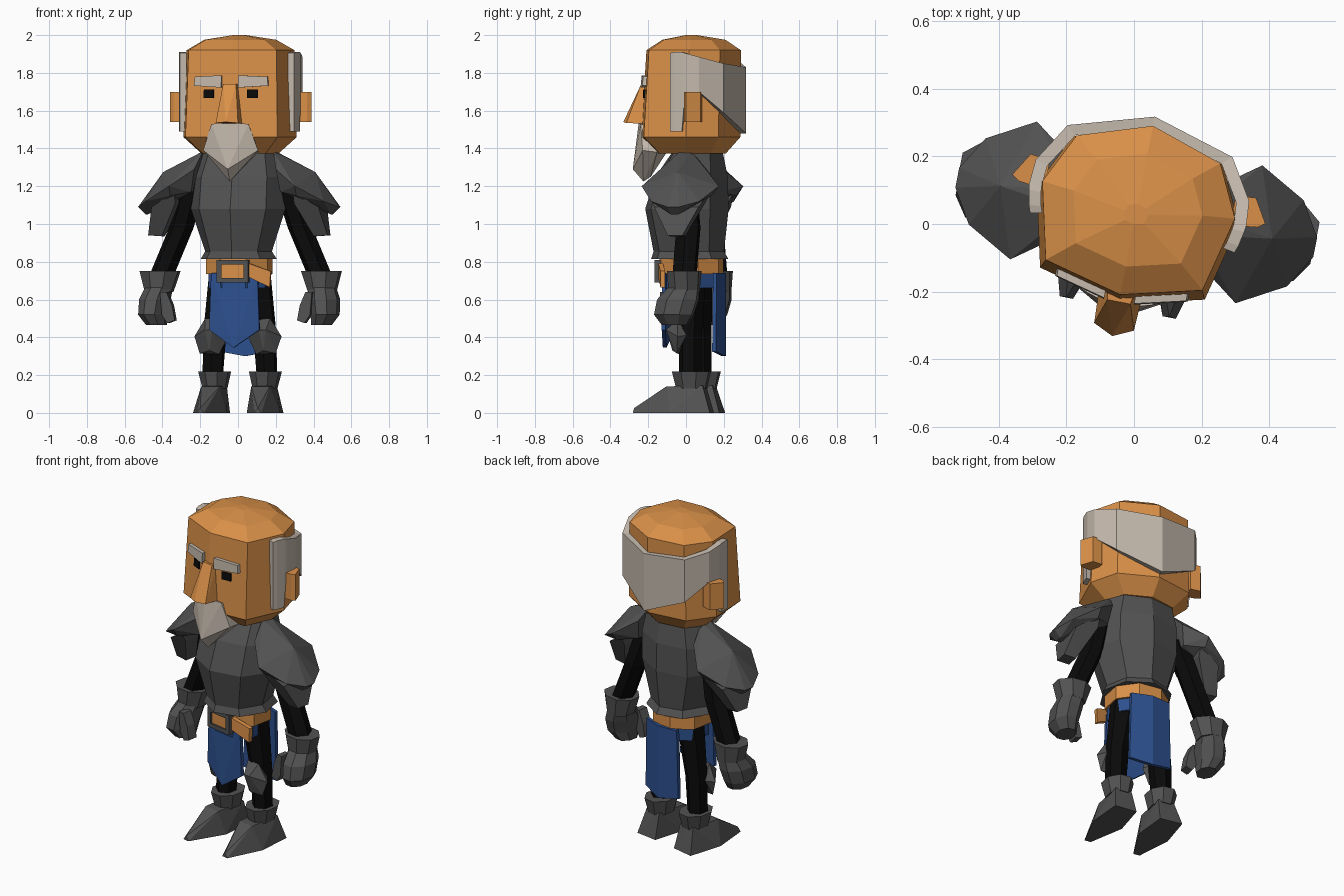
import bpy, bmesh, math
from mathutils import Matrix

TURN = Matrix.Rotation(math.radians(-11), 4, 'Z')   # whole figure stands slightly turned


def material(name, rgb):
    m = bpy.data.materials.new(name)
    m.diffuse_color = (*rgb, 1)
    return m


SKIN = material("orange tan", (0.70, 0.28, 0.065))
HAIR = material("warm grey hair", (0.55, 0.48, 0.41))
STEEL = material("dark steel", (0.085, 0.085, 0.085))
BLUE = material("blue cloth", (0.026, 0.08, 0.27))
BLACK = material("black", (0.003, 0.003, 0.003))


def finish(name, bm, mat):
    bm.transform(TURN)
    bmesh.ops.recalc_face_normals(bm, faces=bm.faces[:])
    me = bpy.data.meshes.new(name)
    bm.to_mesh(me)
    bm.free()
    me.materials.append(mat)
    bpy.context.collection.objects.link(bpy.data.objects.new(name, me))


def hull(name, pts, mat):
    bm = bmesh.new()
    vs = [bm.verts.new(p) for p in pts]
    res = bmesh.ops.convex_hull(bm, input=vs)
    junk = {v for v in res['geom_interior'] + res['geom_unused'] if isinstance(v, bmesh.types.BMVert)}
    bmesh.ops.delete(bm, geom=list(junk), context='VERTS')
    bmesh.ops.dissolve_limit(bm, angle_limit=0.02, verts=bm.verts[:], edges=bm.edges[:])
    finish(name, bm, mat)


def loft(name, rings, mat):
    bm = bmesh.new()
    rows = [[bm.verts.new(p) for p in r] for r in rings]
    n = len(rows[0])
    for a, b in zip(rows, rows[1:]):
        for i in range(n):
            j = (i + 1) % n
            bm.faces.new((a[i], a[j], b[j], b[i]))
    bm.faces.new(rows[0])
    bm.faces.new(rows[-1])
    finish(name, bm, mat)


def pair(build, name, data, mat):
    """Build a part on both sides by flipping x."""
    for s, side in ((1, "right_"), (-1, "left_")):
        if build is hull:
            flipped = [(s * x, y, z) for x, y, z in data]
        else:
            flipped = [[(s * p[0], p[1], p[2]) for p in r] for r in data]
        build(side + name, flipped, mat)


def sym(pts):
    return pts + [(-x, y, z) for x, y, z in pts]


def ring(cx, cy, z, rx, ry, n=8, phase=0.0):
    return [(cx + rx * math.cos(2 * math.pi * (i + phase) / n),
             cy + ry * math.sin(2 * math.pi * (i + phase) / n), z) for i in range(n)]


def slab(outline, y_of, t):
    """Plate from an x,z outline, with y from a rule and thickness t."""
    return [(x, y_of(x, z) + d, z) for x, z in outline for d in (0, t)]


def box2d(x0, x1, z0, z1):
    return [(x0, z0), (x1, z0), (x1, z1), (x0, z1)]


# --- head: eight-sided, with rounded crown and narrowing jaw
half = [(0, -0.225), (0.24, -0.165), (0.295, 0.065), (0.22, 0.22), (0, 0.292)]
outline = half + [(-x, y) for x, y in half[-2:0:-1]]
loft("head", [[(x * k, (y - 0.03) * k + 0.03 + dy, z) for x, y in outline]
              for z, k, dy in ((1.372, 0.7, 0), (1.46, 1.035, -0.008), (1.92, 0.985, 0.008),
                               (1.975, 0.66, 0.01), (2.0, 0.12, 0.0))], SKIN)
loft("neck", [ring(0, 0.05, z, 0.09, 0.08, 6) for z in (1.3, 1.42)], SKIN)
hull("nose", sym([(0, -0.338, 1.54), (0.06, -0.31, 1.535), (0.065, -0.2, 1.53),
                  (0.035, -0.235, 1.74), (0.04, -0.2, 1.74)]), SKIN)
pair(hull, "ear", [(x, y, z) for x, y in ((0.28, 0.05), (0.36, 0.06), (0.382, 0.075), (0.34, 0.145), (0.28, 0.14))
                   for z in (1.54, 1.7)], SKIN)


# --- eyes and brows follow the angled face planes
def face_y(x, z):
    return -0.227 + 0.25 * abs(x) - 0.05 * (1.7 - z)


pair(hull, "eye", slab(box2d(0.09, 0.146, 1.668, 1.713), lambda x, z: face_y(x, z) - 0.009, 0.009), BLACK)
pair(hull, "eyebrow", slab([(0.045, 1.722), (0.045, 1.787), (0.195, 1.78), (0.2, 1.732)],
                           lambda x, z: face_y(x, z) - 0.02, 0.04), HAIR)

# --- hair band: four-point sections swept round the back, down into sideburns
st = [(0.273, -0.02, 1.49, 1.905), (0.28, 0.0, 1.49, 1.91), (0.288, 0.04, 1.49, 1.91),
      (0.29, 0.055, 1.70, 1.905), (0.285, 0.12, 1.70, 1.885), (0.22, 0.225, 1.59, 1.85), (0, 0.29, 1.48, 1.83)]
st = [(-x, y, a, b) for x, y, a, b in st] + st[-2::-1]
K = 1.13
loft("hair_band", [[(x, y, a), (x, y, b), (x * K, 0.03 + (y - 0.03) * K, b), (x * K, 0.03 + (y - 0.03) * K, a)]
                   for x, y, a, b in st], HAIR)
hull("beard", sym([(0.1, -0.225, 1.53), (0, -0.255, 1.535), (0.148, -0.205, 1.39), (0, -0.287, 1.29),
                   (0, -0.23, 1.225), (0, -0.19, 1.25), (0.1, -0.15, 1.5), (0.135, -0.13, 1.38)]), HAIR)

# --- breastplate
loft("breastplate", [ring(0, cy, z, rx, ry, 8) for z, cy, rx, ry in
                     ((0.815, 0.02, 0.205, 0.208), (0.855, 0.015, 0.18, 0.19), (1.08, 0.005, 0.255, 0.225),
                      (1.25, 0.03, 0.25, 0.195), (1.372, 0.06, 0.215, 0.14))], STEEL)

# --- shoulder plates, upper and lower
C = 0.035
pair(hull, "shoulder_plate", [(x, C + s * y, z) for s in (1, -1) for x, y, z in
     ((0.19, 0.03, 1.385), (0.41, 0.0, 1.275), (0.54, 0.03, 1.09), (0.22, 0.12, 1.29),
      (0.34, 0.208, 1.2), (0.48, 0.13, 1.12), (0.5, 0.02, 1.05), (0.34, 0.17, 1.15), (0.24, 0.1, 1.17))], STEEL)
pair(hull, "lower_shoulder_plate", [(x, C + s * y, z) for s in (1, -1) for x, y, z in
     ((0.32, 0.16, 1.17), (0.45, 0.12, 1.09), (0.484, 0.04, 0.94), (0.41, 0.04, 0.935), (0.32, 0.13, 1.11))], STEEL)

# --- arms, gauntlets
A = 0.075
pair(loft, "arm", [ring(x, y, z, 0.066, 0.068, 6) for x, y, z in
                   ((0.25, 0.04, 1.22), (0.32, A, 0.98), (0.43, A, 0.72))], BLACK)
pair(loft, "gauntlet_cuff", [ring(x, A, z, rx, ry, 8, 0.5) for x, z, rx, ry in
                             ((0.435, 0.75, 0.112, 0.092), (0.44, 0.64, 0.077, 0.085))], STEEL)
pair(loft, "gauntlet_hand", [ring(x, y, z, rx, ry, 8, 0.5) for x, y, z, rx, ry in
                             ((0.44, A, 0.665, 0.075, 0.085), (0.457, 0.045, 0.6, 0.083, 0.115),
                              (0.465, 0.025, 0.52, 0.076, 0.11), (0.445, 0.025, 0.465, 0.055, 0.07))], STEEL)
pair(hull, "thumb", [(x, y, z) for x, z in ((0.375, 0.64), (0.41, 0.64), (0.345, 0.57), (0.33, 0.49), (0.37, 0.475), (0.4, 0.52))
                     for y in (-0.06, 0.0)], STEEL)

# --- belt with buckle and strap end
loft("belt", [ring(0, 0.03, z, 0.18, 0.172, 8, 0.5) for z in (0.735, 0.82)], SKIN)
buckle = [((-0.085, 0.085, 0.69, 0.715), "bottom"), ((-0.085, 0.085, 0.785, 0.81), "top"),
          ((-0.085, -0.06, 0.69, 0.81), "left"), ((0.06, 0.085, 0.69, 0.81), "right")]
for b, side in buckle:
    hull("buckle_" + side, slab(box2d(*b), lambda x, z: -0.153, 0.035), STEEL)
hull("buckle_centre", slab(box2d(-0.06, 0.06, 0.71, 0.79), lambda x, z: -0.143, 0.025), SKIN)
hull("strap_end", slab([(0.06, 0.80), (0.06, 0.73), (0.19, 0.665), (0.195, 0.75)],
                       lambda x, z: -0.158 + 0.3 * x, 0.025), SKIN)

# --- blue tabard
loft("tabard_waist", [ring(0, 0.03, z, 0.165, 0.16, 8, 0.5) for z in (0.66, 0.745)], BLUE)
hull("tabard_front", slab([(-0.125, 0.74), (0.125, 0.74), (0.135, 0.44), (0, 0.345), (-0.135, 0.44)],
                          lambda x, z: -0.125 + 0.15 * abs(x), 0.02), BLUE)
pair(hull, "tabard_back", slab([(0, 0.74), (0.12, 0.74), (0.13, 0.325), (0, 0.3)],
                               lambda x, z: 0.195 - 0.22 * abs(x), 0.02), BLUE)

# --- legs, knee guards, boots
pair(loft, "leg", [ring(x, 0.05, z, rx, ry, 6, 0.5) for x, z, rx, ry in
                   ((0.085, 0.74, 0.085, 0.075), (0.135, 0.42, 0.065, 0.062), (0.148, 0.15, 0.055, 0.06))], BLACK)
pair(hull, "knee_guard", [(0.09, -0.01, 0.495), (0.175, -0.01, 0.5), (0.235, 0.0, 0.405), (0.205, -0.01, 0.315),
                          (0.1, -0.01, 0.31), (0.055, 0.0, 0.4), (0.125, -0.075, 0.44), (0.165, -0.075, 0.44),
                          (0.145, -0.045, 0.33), (0.195, 0.04, 0.41), (0.095, 0.04, 0.41)], STEEL)
pair(loft, "boot_cuff", [ring(x, 0.056, z, rx, ry, 8, 0.5) for x, z, rx, ry in
                         ((0.137, 0.22, 0.088, 0.107), (0.135, 0.13, 0.066, 0.085))], STEEL)
pair(hull, "boot_foot", [(0.085, -0.07, 0.14), (0.185, -0.07, 0.14), (0.085, 0.125, 0.145), (0.185, 0.125, 0.145),
                         (0.055, -0.04, 0), (0.235, -0.04, 0), (0.075, 0.165, 0), (0.212, 0.17, 0),
                         (0.135, -0.252, 0), (0.175, -0.252, 0), (0.155, -0.25, 0.025)], STEEL)
